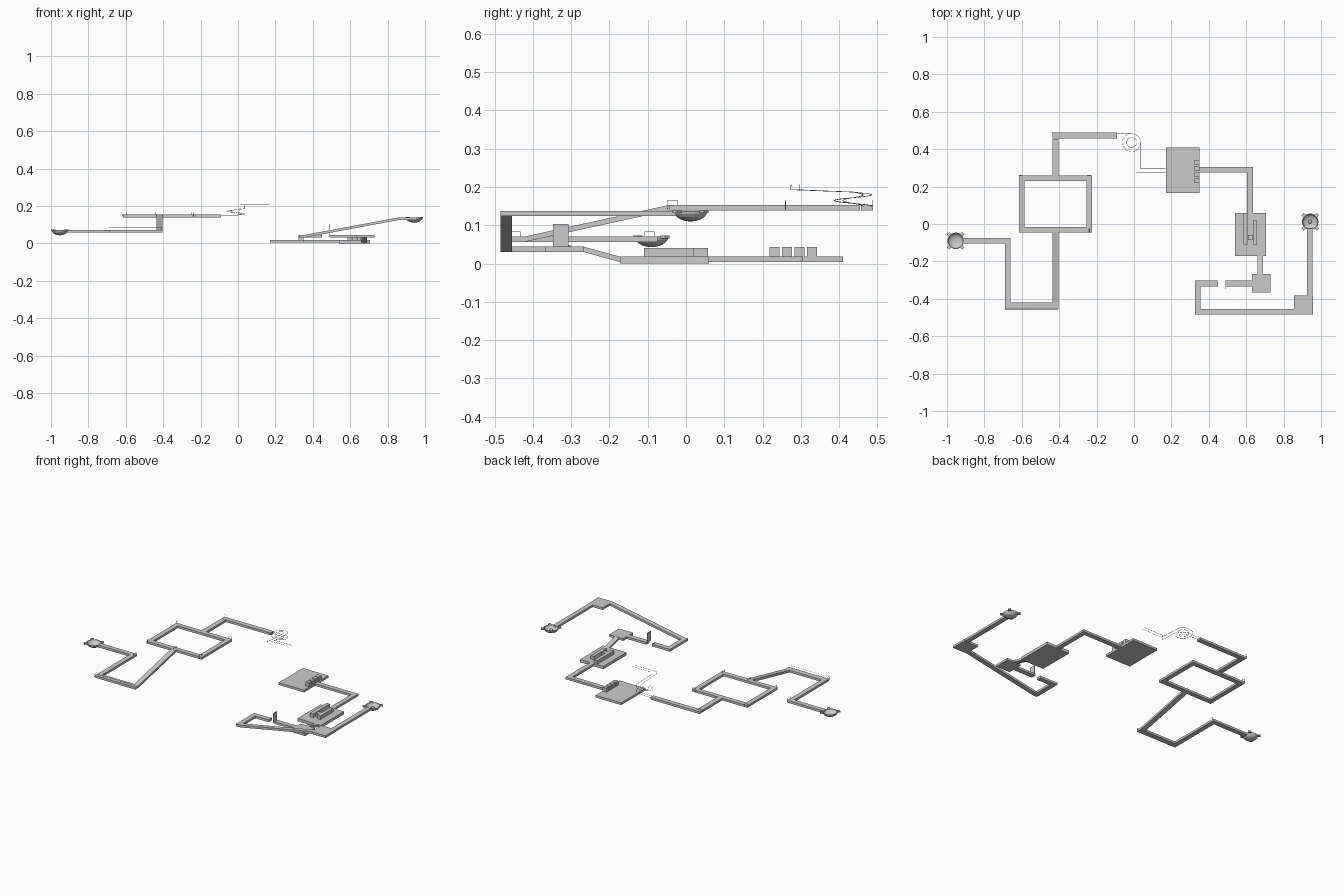
import bpy, bmesh, math

if "Cube" in bpy.data.objects:
    bpy.data.objects.remove(bpy.data.objects["Cube"])


def beam(name, x0, x1, y0, y1, top, top2=None, axis="x", t=0.014):
    """Slab with a constant thickness; top2 is the height at the far end of the axis."""
    top2 = top if top2 is None else top2
    bm = bmesh.new()
    bmesh.ops.create_cube(bm, size=1)
    for v in bm.verts:
        fx, fy, fz = (c + 0.5 for c in v.co)
        z = top + (top2 - top) * (fx if axis == "x" else fy)
        v.co = (x0 + (x1 - x0) * fx, y0 + (y1 - y0) * fy, z - t * (1 - fz))
    me = bpy.data.meshes.new(name)
    bm.to_mesh(me)
    bm.free()
    ob = bpy.data.objects.new(name, me)
    bpy.context.collection.objects.link(ob)
    return ob


def wire(name, pts, r=0.001):
    cu = bpy.data.curves.new(name, "CURVE")
    cu.dimensions = "3D"
    cu.bevel_depth = r
    cu.bevel_resolution = 0
    cu.use_fill_caps = True
    sp = cu.splines.new("POLY")
    sp.points.add(len(pts) - 1)
    for p, co in zip(sp.points, pts):
        p.co = (*co, 1)
    ob = bpy.data.objects.new(name, cu)
    bpy.context.collection.objects.link(ob)


def bowl(name, cx, cy, rim, r=0.044, depth=0.028, n=24):
    """Thin dish turned from a profile, with four lugs on the diagonals."""
    prof = [(r * math.sin(a), rim - depth * math.cos(a)) for a in
            (math.pi / 2 * i / 5 for i in range(6))]
    prof += [(p[0] * 0.92, rim - (rim - p[1]) * 0.88) for p in reversed(prof)]
    bm = bmesh.new()
    vs = [bm.verts.new((p[0], 0, p[1])) for p in prof]
    es = [bm.edges.new(e) for e in zip(vs, vs[1:])]
    bmesh.ops.spin(bm, geom=vs + es, cent=(0, 0, 0), axis=(0, 0, 1),
                   angle=math.tau, steps=n, use_duplicate=False)
    bmesh.ops.remove_doubles(bm, verts=bm.verts, dist=1e-5)
    bmesh.ops.recalc_face_normals(bm, faces=bm.faces)
    me = bpy.data.meshes.new(name)
    bm.to_mesh(me)
    bm.free()
    ob = bpy.data.objects.new(name, me)
    ob.location = (cx, cy, 0)
    bpy.context.collection.objects.link(ob)
    for i in range(4):
        a = math.pi / 4 + i * math.pi / 2
        lug = beam(name + "_lug", -0.008, 0.008, -0.009, 0.009, rim + 0.002, t=0.008)
        lug.location = (cx + 0.05 * math.cos(a), cy + 0.05 * math.sin(a), 0)
        lug.rotation_euler.z = a


# lower left track
L = 0.073
bowl("start_bowl", -0.953, -0.09, L)
beam("start_track", -0.915, -0.66, -0.105, -0.075, L)
beam("left_track", -0.69, -0.66, -0.455, -0.105, L)
beam("front_left_track", -0.69, -0.405, -0.455, -0.42, L)
beam("left_ramp", -0.437, -0.405, -0.42, -0.045, L, 0.155, "y")

# square loop and rear track
H = 0.155
for i, y in enumerate((-0.045, 0.23)):
    beam("loop_cross_track", -0.615, -0.225, y, y + 0.03, H)
for x in (-0.615, -0.255):
    beam("loop_side_track", x, x + 0.03, -0.015, 0.23, H)
beam("rear_link_track", -0.437, -0.405, 0.26, 0.455, H)
beam("rear_track", -0.437, -0.09, 0.457, 0.488, H)

# wire guard hoops on the corners
for x, y, z in ((-0.607, -0.045, H), (-0.24, -0.045, H), (-0.42, -0.045, H),
                (-0.69, -0.455, L), (-0.66, -0.105, L)):
    wire("guard_hoop", [(x, y - 0.003, z - 0.01), (x, y - 0.003, z + 0.012),
                        (x, y + 0.022, z + 0.012), (x, y + 0.022, z - 0.01)])
for x, y in ((-0.607, 0.26), (-0.24, 0.26), (-0.43, 0.488)):
    wire("guard_hoop", [(x - 0.01, y, H - 0.01), (x - 0.01, y, H + 0.012),
                        (x + 0.01, y, H + 0.012), (x + 0.01, y, H - 0.01)])
wire("front_guard_rail", [(-0.69, -0.455, L), (-0.69, -0.455, L + 0.012),
                          (-0.407, -0.455, L + 0.012), (-0.407, -0.455, L)])

# twin wire rails climbing in a spiral
cx, cy = -0.013, 0.436
for d in (-0.011, 0.011):
    r = 0.0375 + d
    pts = [(-0.09, cy + r, 0.152)]
    for i in range(61):
        a = math.pi / 2 - math.radians(450) * i / 60
        pts.append((cx + r * math.cos(a), cy + r * math.sin(a), 0.152 + 0.037 * i / 60))
    pts += [(cx + r, 0.285 + d, 0.195), (cx + r, 0.285 + d, 0.208),
            (0.168, 0.285 + d, 0.208)]
    wire("spiral_rail", pts)

# landing plate with four blocks
beam("landing_plate", 0.17, 0.35, 0.165, 0.41, 0.02)
for i in range(4):
    y = 0.218 + 0.0325 * i
    beam("plate_block", 0.323, 0.349, y, y + 0.026, 0.046, t=0.026)
beam("right_rear_track", 0.35, 0.635, 0.275, 0.305, 0.02)
beam("right_link_track", 0.605, 0.635, 0.06, 0.275, 0.02)

# slotted platform
beam("slot_platform", 0.54, 0.705, -0.172, 0.06, 0.02, t=0.018)
beam("slot_wall_left", 0.585, 0.608, -0.11, 0.058, 0.043, t=0.023)
beam("slot_wall_right", 0.635, 0.658, -0.11, 0.02, 0.043, t=0.023)
beam("slot_stop", 0.61, 0.633, -0.085, -0.06, 0.04, t=0.02)
beam("slot_ramp", 0.66, 0.69, -0.27, -0.172, 0.047, 0.02, "y")

# corner pad, gap and lower right track
M = 0.047
beam("corner_pad", 0.63, 0.73, -0.367, -0.268, M)
beam("gap_track_right", 0.49, 0.63, -0.333, -0.302, M)
beam("gap_gate", 0.488, 0.491, -0.347, -0.307, 0.105, t=0.06)
beam("gap_track_left", 0.325, 0.45, -0.333, -0.302, M)
beam("gap_lip", 0.447, 0.45, -0.333, -0.302, M + 0.003, t=0.006)
beam("turn_track", 0.325, 0.355, -0.485, -0.333, M)
beam("front_ramp", 0.355, 0.855, -0.485, -0.455, M, 0.14)

# finish
beam("high_corner_pad", 0.855, 0.957, -0.485, -0.382, 0.14)
beam("finish_track", 0.925, 0.955, -0.382, -0.025, 0.14)
bowl("finish_bowl", 0.942, 0.012, 0.14)
bpy.ops.mesh.primitive_uv_sphere_add(segments=12, ring_count=8, radius=0.01,
                                     location=(0.942, 0.012, 0.125))
bpy.context.object.name = "finish_knob"

# lower everything onto the ground
low = min(0.002, 0.006)
for ob in bpy.context.collection.objects:
    ob.location.z -= low
